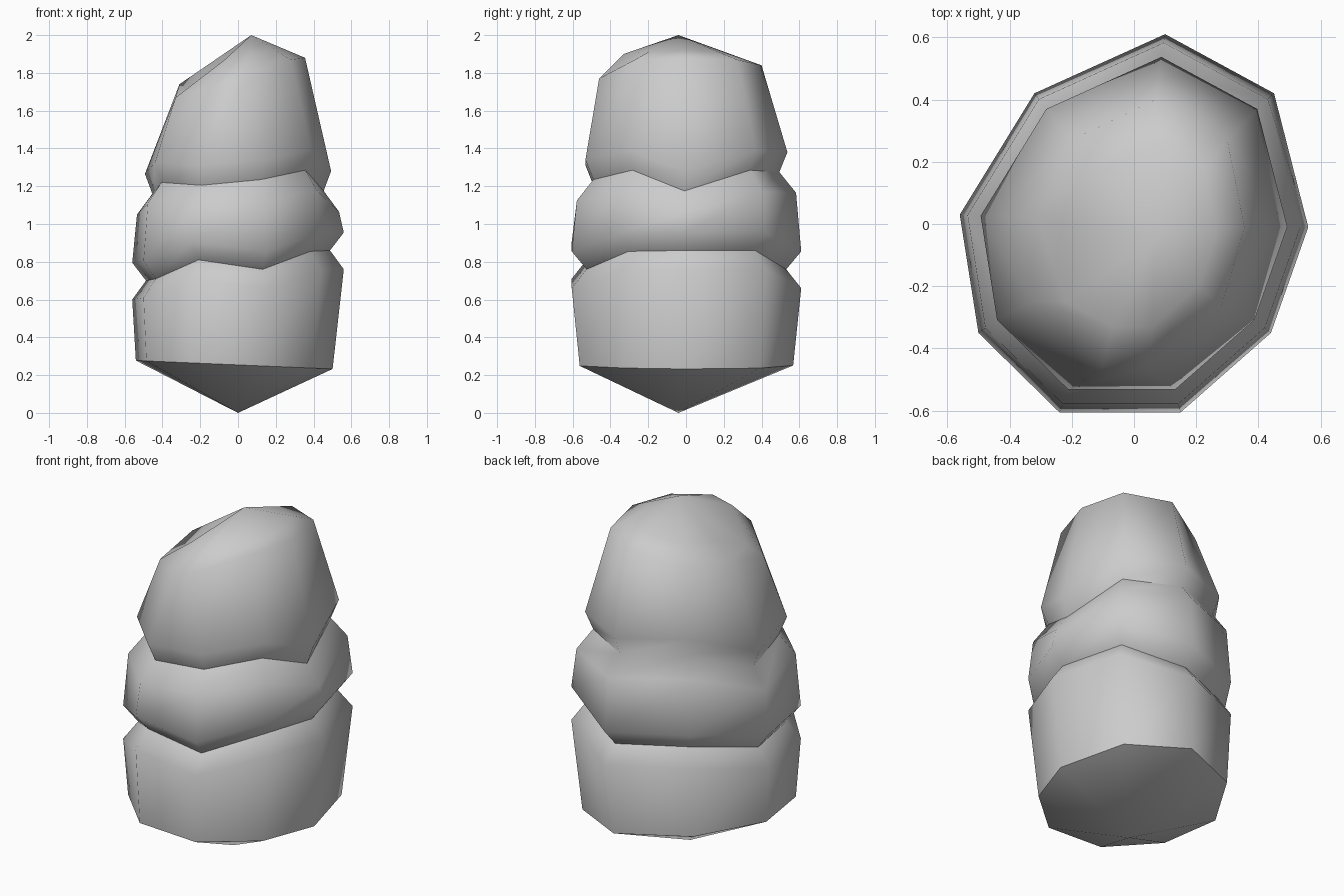
import bpy, bmesh, math

if "Cube" in bpy.data.objects:
    bpy.data.objects.remove(bpy.data.objects["Cube"])

# Nine-sided outline, counter-clockwise from the right
outline = [(.56, -.01), (.45, .42), (.10, .61), (-.32, .42), (-.56, .03),
           (-.50, -.35), (-.24, -.605), (.15, -.605), (.44, -.35)]

# Heights of the two wavy creases, one per corner
low_crease = [.86, .86, .76, .775, .70, .71, .81, .76, .855]
high_crease = [1.175, 1.285, 1.275, 1.30, 1.16, 1.22, 1.205, 1.235, 1.285]


def ring(scale, heights, offset=0.0, shift=0.0):
    return [(x * scale + shift, y * scale, z + offset)
            for (x, y), z in zip(outline, heights)]


# Irregular upper shoulder and the ring inside it, with a chipped front-left corner
shoulder = [(.355, -.01, 1.88), (.30, .27, 1.87), (.07, .40, 1.84),
            (-.20, .27, 1.77), (-.31, .02, 1.74), (-.33, -.25, 1.67),
            (-.10, -.46, 1.74), (.04, -.46, 1.77), (.28, -.27, 1.87)]
apex = (.07, -.04, 2.0)
crown = [tuple(a + (p - a) * .68 for p, a in zip(v, apex)) for v in shoulder]
crown[5] = (-.22, -.25, 1.71)
crown[6] = (-.07, -.33, 1.87)
crown[7] = (.06, -.33, 1.90)

rings = [
    ring(.93, [.255 - .04 * x for x, y in outline], shift=-.02),  # base
    ring(1.0, low_crease, -.10),
    ring(.87, low_crease),
    ring(1.0, low_crease, .095),                                  # middle bulge
    ring(.955, high_crease, -.11),
    ring(.81, high_crease),
    ring(.88, high_crease, .105),                                 # upper lump
    shoulder,
    crown,
]

# Skin the rings and close both ends to points
bm = bmesh.new()
loops = [[bm.verts.new(p) for p in r] for r in rings]
n = len(outline)
bottom, top = bm.verts.new((0, -.04, 0)), bm.verts.new(apex)
for a, b in zip(loops, loops[1:]):
    for i in range(n):
        j = (i + 1) % n
        bm.faces.new((a[i], a[j], b[j], b[i]))
for i in range(n):
    j = (i + 1) % n
    bm.faces.new((bottom, loops[0][j], loops[0][i]))
    bm.faces.new((top, loops[-1][i], loops[-1][j]))
bmesh.ops.recalc_face_normals(bm, faces=bm.faces)
mesh = bpy.data.meshes.new("stacked_rock")
bm.to_mesh(mesh)
bm.free()

rock = bpy.data.objects.new("stacked_rock", mesh)
bpy.context.collection.objects.link(rock)
bpy.context.view_layer.objects.active = rock
rock.select_set(True)
bpy.ops.object.shade_smooth_by_angle(angle=math.radians(55))
